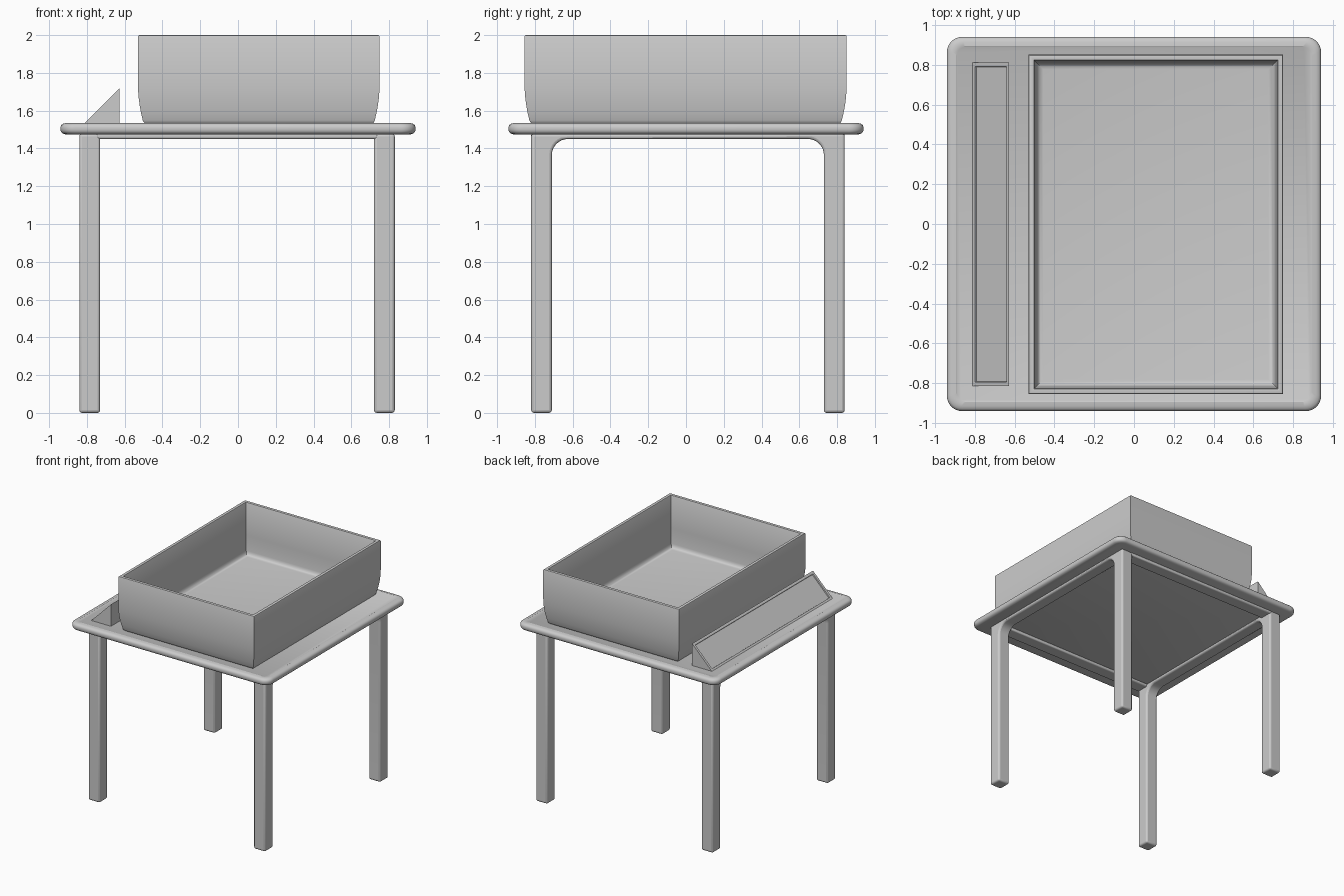
import bpy, bmesh
from math import sin, cos, pi

if "Cube" in bpy.data.objects:
    bpy.data.objects.remove(bpy.data.objects["Cube"])


def finish(name, bm, bevel=0.0, angle=0.6):
    bmesh.ops.recalc_face_normals(bm, faces=bm.faces)
    me = bpy.data.meshes.new(name)
    bm.to_mesh(me)
    bm.free()
    ob = bpy.data.objects.new(name, me)
    bpy.context.collection.objects.link(ob)
    if bevel:
        mod = ob.modifiers.new("Bevel", 'BEVEL')
        mod.width, mod.segments = bevel, 3
        mod.limit_method, mod.angle_limit = 'ANGLE', 0.6
    bpy.ops.object.select_all(action='DESELECT')
    ob.select_set(True)
    bpy.context.view_layer.objects.active = ob
    bpy.ops.object.shade_smooth_by_angle(angle=angle)
    return ob


def ring(cx, cy, hx, hy, z, r):
    """Rectangle outline, with rounded corners when r > 0."""
    n = 8 if r else 0
    pts = []
    for k, (sx, sy) in enumerate(((1, 1), (-1, 1), (-1, -1), (1, -1))):
        for i in range(n + 1):
            a = k * pi / 2 + (pi / 2 * i / n if n else 0)
            pts.append((cx + sx * (hx - r) + r * cos(a),
                        cy + sy * (hy - r) + r * sin(a), z))
    return pts


def loft(name, rings):
    """Skin successive outlines and cap both ends."""
    bm = bmesh.new()
    loops = [[bm.verts.new(p) for p in pts] for pts in rings]
    for a, b in zip(loops, loops[1:]):
        for i in range(len(a)):
            j = (i + 1) % len(a)
            bm.faces.new((a[i], a[j], b[j], b[i]))
    bm.faces.new(loops[0])
    bm.faces.new(loops[-1])
    return finish(name, bm)


def prism(name, pts, direction, bevel=0.0, inset_face=None):
    """Extrude a flat profile; optionally recess one of its side faces."""
    bm = bmesh.new()
    a = [bm.verts.new(p) for p in pts]
    b = [bm.verts.new([p[i] + direction[i] for i in range(3)]) for p in pts]
    bm.faces.new(a)
    bm.faces.new(b)
    n = len(a)
    sides = [bm.faces.new((a[i], a[(i + 1) % n], b[(i + 1) % n], b[i])) for i in range(n)]
    if inset_face is not None:
        bmesh.ops.recalc_face_normals(bm, faces=bm.faces)
        face = sides[inset_face]
        bmesh.ops.inset_individual(bm, faces=[face], thickness=0.03)
        bmesh.ops.inset_individual(bm, faces=[face], thickness=0.002, depth=-0.01)
    return finish(name, bm, bevel)


# Table top: rounded slab with a soft edge and faint raised rim
slab = [(0.915, 1.475), (0.930, 1.480), (0.937, 1.488), (0.94, 1.498), (0.94, 1.513),
        (0.936, 1.523), (0.928, 1.530), (0.915, 1.534), (0.895, 1.536), (0.890, 1.533)]
loft("table_top", [ring(0, 0, h, h, z, 0.075 - (0.94 - h) * 0.6) for h, z in slab])

# Side frames: two legs joined by a rail with filleted inner corners
R, top, under = 0.085, 1.478, 1.45
y0, y1, w = -0.82, 0.84, 0.11
profile = [(y0, 0), (y0, top), (y1, top), (y1, 0), (y1 - w, 0)]
arc = [i * pi / 2 / 8 for i in range(9)]
profile += [(y1 - w - R + R * cos(t), under - R + R * sin(t)) for t in arc]
profile += [(y0 + w + R - R * sin(t), under - R + R * cos(t)) for t in arc]
profile += [(y0 + w, 0)]
for name, x in (("left_leg_frame", -0.84), ("right_leg_frame", 0.72)):
    prism(name, [(x, y, z) for y, z in profile], (w, 0, 0), bevel=0.015)

# Front and back rails under the top
for name, y in (("front_rail", y0), ("back_rail", y1 - w)):
    prism(name, [(-0.75, y, under), (-0.75, y + w, under), (-0.75, y + w, top),
                 (-0.75, y, top)], (1.49, 0, 0), bevel=0.01)

# Open tray: walls tuck in at the foot, floor edge is filleted inside
hx, hy, base = 0.64, 0.853, 1.53
walls = [(0.040, base), (0.030, base + 0.010)]
walls += [(0.026 * (1 - t) ** 2, base + 0.018 + 0.20 * t) for t in (0, 0.2, 0.4, 0.6, 0.8, 1)]
walls += [(0.0, 1.992), (0.003, 1.998), (0.008, 2.0), (0.022, 2.0), (0.027, 1.998), (0.03, 1.992)]
walls += [(0.03, 1.72), (0.034, 1.66)]
walls += [(0.074 - 0.035 * cos(t), 1.595 - 0.035 * sin(t)) for t in arc[::2]]
loft("tray", [ring(0.11, -0.002, hx - d, hy - d, z, 0) for d, z in walls])

# Sloped panel beside the tray with a recessed face
prism("sloped_panel", [(-0.815, -0.815, 1.53), (-0.627, -0.815, 1.72), (-0.627, -0.815, 1.53)],
      (0, 1.627, 0), inset_face=0)
